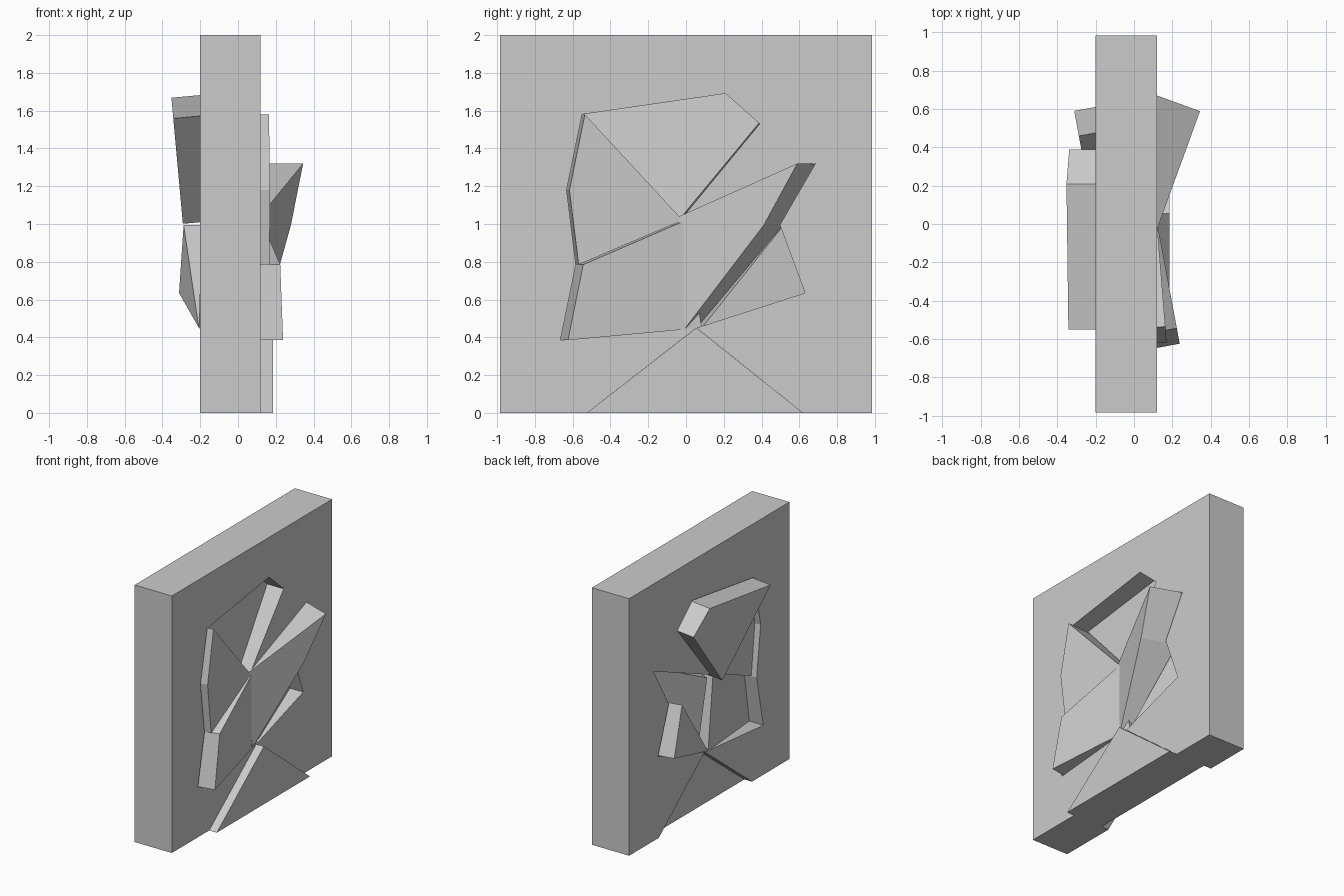
import bpy, bmesh
from math import radians
from mathutils import Matrix, Vector

if "Cube" in bpy.data.objects:
    bpy.data.objects.remove(bpy.data.objects["Cube"])

HALF = 0.16      # half of the slab thickness
MID = -0.04      # x of the slab's middle plane

# shared fracture points in the (y, z) plane of the wall
HUB, LOW = (-0.03, 1.02), (0.055, 0.45)
TOP_L, TOP, TOP_R = (-0.55, 1.58), (0.21, 1.69), (0.39, 1.53)
LEFT, LEFT_LOW, LEFT_BOT = (-0.632, 1.18), (-0.583, 0.785), (-0.665, 0.385)
RIGHT_TIP, RIGHT, RIGHT_LOW = (0.685, 1.32), (0.497, 0.995), (0.63, 0.635)
FOOT_L, FOOT_R = (-0.525, 0.0), (0.62, 0.0)


def slab(name, outline, turn=None, shift=0.0):
    """Extrude a (y, z) outline through the wall thickness, then tilt it."""
    bm = bmesh.new()
    face = bm.faces.new([bm.verts.new((-HALF, y, z)) for y, z in outline])
    new = bmesh.ops.extrude_face_region(bm, geom=[face])["geom"]
    verts = [v for v in new if isinstance(v, bmesh.types.BMVert)]
    bmesh.ops.translate(bm, verts=verts, vec=Vector((2 * HALF, 0, 0)))
    bmesh.ops.recalc_face_normals(bm, faces=bm.faces)
    m = Matrix.Translation((MID + shift, 0, 0))
    if turn:
        m = m @ Matrix.Rotation(radians(turn[0]), 4, turn[1])
    bmesh.ops.transform(bm, matrix=m, verts=bm.verts)
    mesh = bpy.data.meshes.new(name)
    bm.to_mesh(mesh)
    bm.free()
    ob = bpy.data.objects.new(name, mesh)
    bpy.context.collection.objects.link(ob)
    return ob


# wall with the broken opening, traced as one outline
slab("wall", [
    (-0.985, 0), FOOT_L, (LOW[0] - 0.001, LOW[1]),
    LEFT_BOT, LEFT_LOW, LEFT, TOP_L, TOP, TOP_R, HUB,
    RIGHT_TIP, RIGHT, RIGHT_LOW, (LOW[0] + 0.001, LOW[1]),
    FOOT_R, (0.985, 0), (0.985, 2), (-0.985, 2)])

# loosened shards, each tilted out of the opening
slab("top_shard", [TOP_L, TOP, TOP_R, HUB], (-5.2, 'Y'))
slab("left_shard", [TOP_L, HUB, LEFT_LOW, LEFT], (4.6, 'Z'))
slab("lower_left_shard", [LEFT_LOW, HUB, LOW, LEFT_BOT], (10.5, 'Z'))
slab("right_shard", [HUB, RIGHT_TIP, RIGHT, LOW], (-20, 'Z'))
slab("lower_right_shard", [RIGHT, RIGHT_LOW, LOW], (10.5, 'Z'))
slab("bottom_shard", [FOOT_L, LOW, FOOT_R], shift=0.065)
